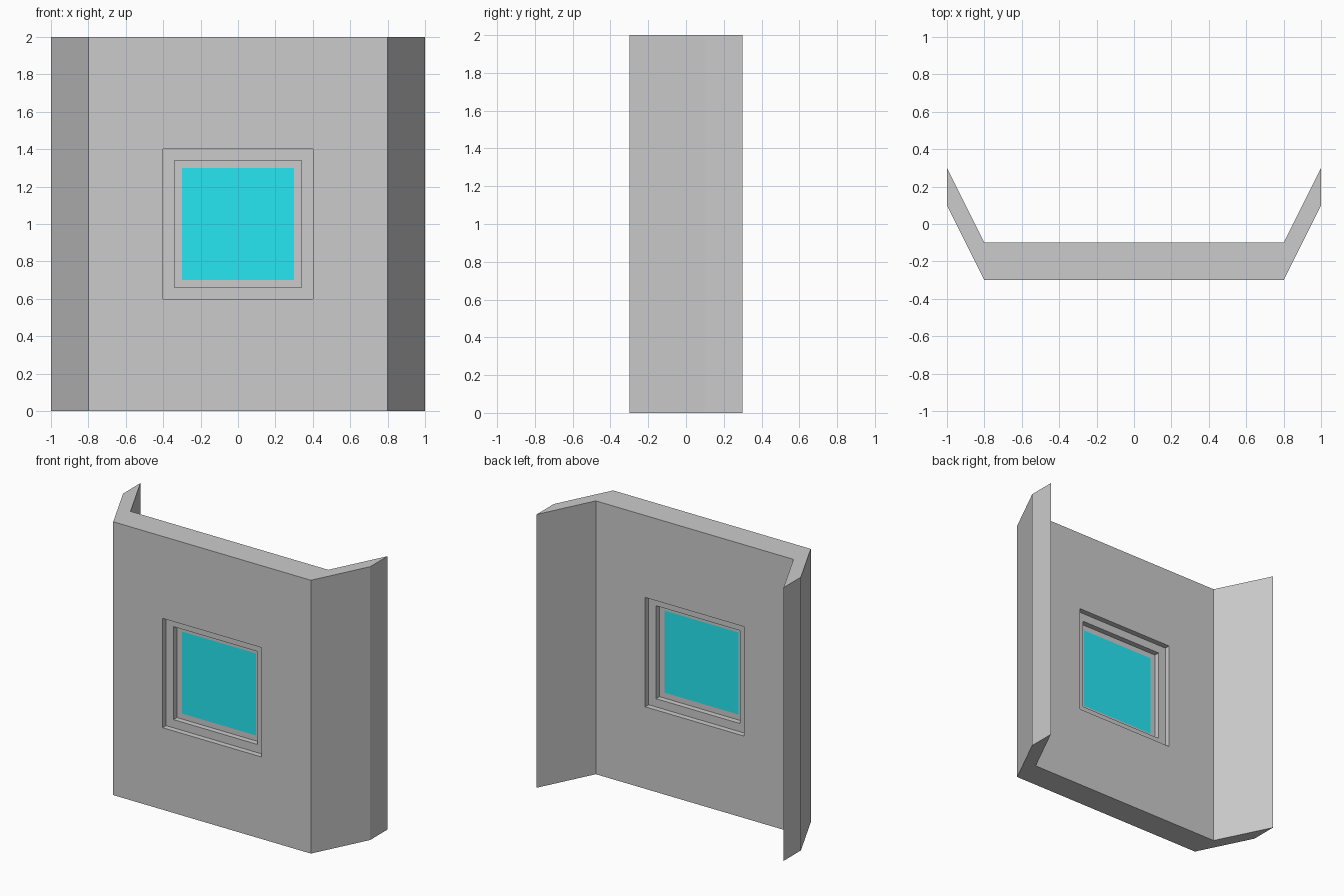
import bpy, bmesh
from mathutils import Vector

if "Cube" in bpy.data.objects:
    bpy.data.objects.remove(bpy.data.objects["Cube"])

HEIGHT, CENTRE_Z = 2.0, 1.0
FRONT_Y, BACK_Y = -0.3, -0.1
STEP = 0.04                      # depth of each window rebate
GLASS_HALF = 0.3


def finish(bm, name):
    bmesh.ops.recalc_face_normals(bm, faces=bm.faces[:])
    mesh = bpy.data.meshes.new(name)
    bm.to_mesh(mesh)
    bm.free()
    obj = bpy.data.objects.new(name, mesh)
    bpy.context.collection.objects.link(obj)
    return obj


def ring(bm, face, half, y):
    """Inset a face and place its inner square at the given size and depth."""
    bmesh.ops.inset_individual(bm, faces=[face], thickness=0.01)
    for v in face.verts:
        sx = 1 if v.co.x > 0 else -1
        sz = 1 if v.co.z > CENTRE_Z else -1
        v.co = Vector((sx * half, y, CENTRE_Z + sz * half))


# Wall: angled plan profile extruded upwards
outer = [(-1, 0.1), (-0.8, FRONT_Y), (0.8, FRONT_Y), (1, 0.1)]
inner = [(1, 0.3), (0.8, BACK_Y), (-0.8, BACK_Y), (-1, 0.3)]
bm = bmesh.new()
base = bm.faces.new([bm.verts.new((x, y, 0)) for x, y in outer + inner])
top = bmesh.ops.extrude_face_region(bm, geom=[base], use_keep_orig=True)["geom"]
bmesh.ops.translate(bm, verts=[g for g in top if isinstance(g, bmesh.types.BMVert)],
                    vec=(0, 0, HEIGHT))
bmesh.ops.recalc_face_normals(bm, faces=bm.faces[:])

# Stepped window rebates, front and back
panels = []
for y, inward in ((FRONT_Y, 1), (BACK_Y, -1)):
    face = next(f for f in bm.faces
                if all(abs(v.co.y - y) < 1e-4 and abs(v.co.x) < 0.9 for v in f.verts))
    d1, d2 = y + inward * STEP, y + inward * 2 * STEP
    for half, depth in ((0.4, y), (0.4, d1), (0.34, d1), (0.34, d2), (GLASS_HALF, d2)):
        ring(bm, face, half, depth)
    panels.append(face)

# Opening through the frame for the glass
edges = [e for f in panels for e in f.edges]
bmesh.ops.delete(bm, geom=panels, context='FACES_ONLY')
bmesh.ops.bridge_loops(bm, edges=edges)
finish(bm, "wall")

# Glass pane flush with the innermost frame
bm = bmesh.new()
bmesh.ops.create_cube(bm, size=1)
bmesh.ops.scale(bm, verts=bm.verts[:], vec=(2 * GLASS_HALF, 0.2 - 4 * STEP, 2 * GLASS_HALF))
bmesh.ops.translate(bm, verts=bm.verts[:], vec=(0, (FRONT_Y + BACK_Y) / 2, CENTRE_Z))
glass = finish(bm, "window_glass")
mat = bpy.data.materials.new("cyan_glass")
mat.diffuse_color = (0.02, 0.8, 0.9, 1)
mat.use_nodes = True
mat.node_tree.nodes["Principled BSDF"].inputs["Base Color"].default_value = mat.diffuse_color
glass.data.materials.append(mat)
